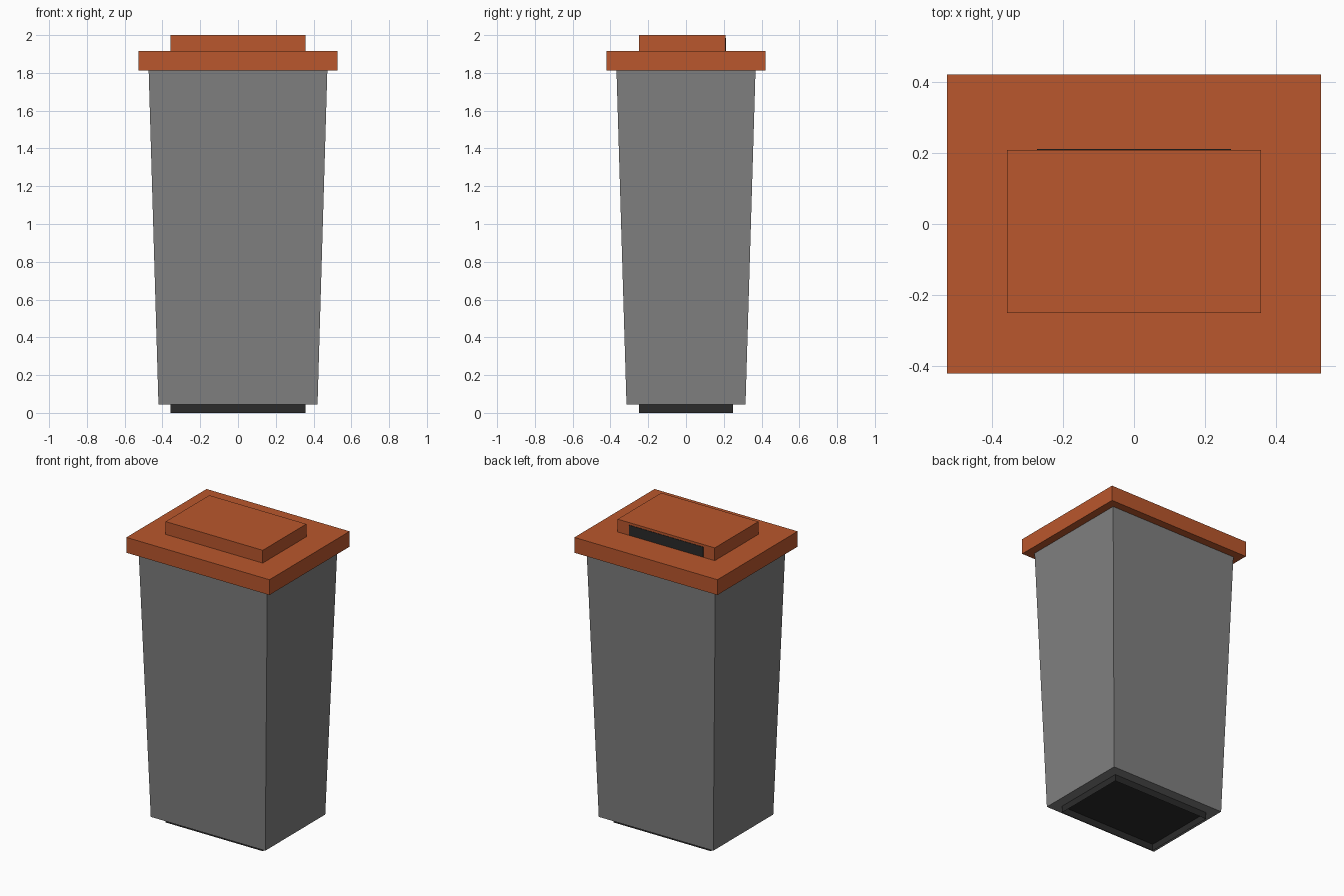
import bpy, bmesh

if "Cube" in bpy.data.objects:
    bpy.data.objects.remove(bpy.data.objects["Cube"])


def material(name, rgb):
    m = bpy.data.materials.new(name)
    m.diffuse_color = (*rgb, 1)
    m.use_nodes = True
    m.node_tree.nodes["Principled BSDF"].inputs["Base Color"].default_value = m.diffuse_color
    return m


ORANGE = material("burnt_orange", (0.49, 0.095, 0.026))
GREY = material("mid_grey", (0.216, 0.216, 0.216))
DARK = material("charcoal", (0.024, 0.024, 0.024))


def block(name, mat, bottom, top, z0, z1, open_bottom=False):
    """Box between two rectangles (x0, x1, y0, y1), tapered if they differ."""
    bm = bmesh.new()
    rings = []
    for (x0, x1, y0, y1), z in ((bottom, z0), (top, z1)):
        rings.append([bm.verts.new((x, y, z)) for x, y in
                      ((x0, y0), (x1, y0), (x1, y1), (x0, y1))])
    low, high = rings
    bm.faces.new(high)
    if not open_bottom:
        bm.faces.new(low[::-1])
    for i in range(4):
        j = (i + 1) % 4
        bm.faces.new((low[i], low[j], high[j], high[i]))
    mesh = bpy.data.meshes.new(name)
    bm.to_mesh(mesh)
    bm.free()
    mesh.materials.append(mat)
    obj = bpy.data.objects.new(name, mesh)
    bpy.context.collection.objects.link(obj)
    return obj


def rect(hx, hy):
    return (-hx, hx, -hy, hy)


# Hollow foot, open underneath
block("foot", DARK, rect(0.357, 0.25), rect(0.357, 0.25), 0, 0.044, open_bottom=True)

# Tapered bin body
block("body", GREY, rect(0.421, 0.315), rect(0.473, 0.368), 0.045, 1.813)

# Overhanging lid and its raised hood
block("lid", ORANGE, rect(0.526, 0.421), rect(0.526, 0.421), 1.813, 1.915)
hood = (-0.357, 0.357, -0.25, 0.208)
block("hood", ORANGE, hood, hood, 1.915, 2.0)

# Dark slot on the back of the hood
slot = (-0.273, 0.273, 0.206, 0.211)
block("slot", DARK, slot, slot, 1.917, 1.984)
